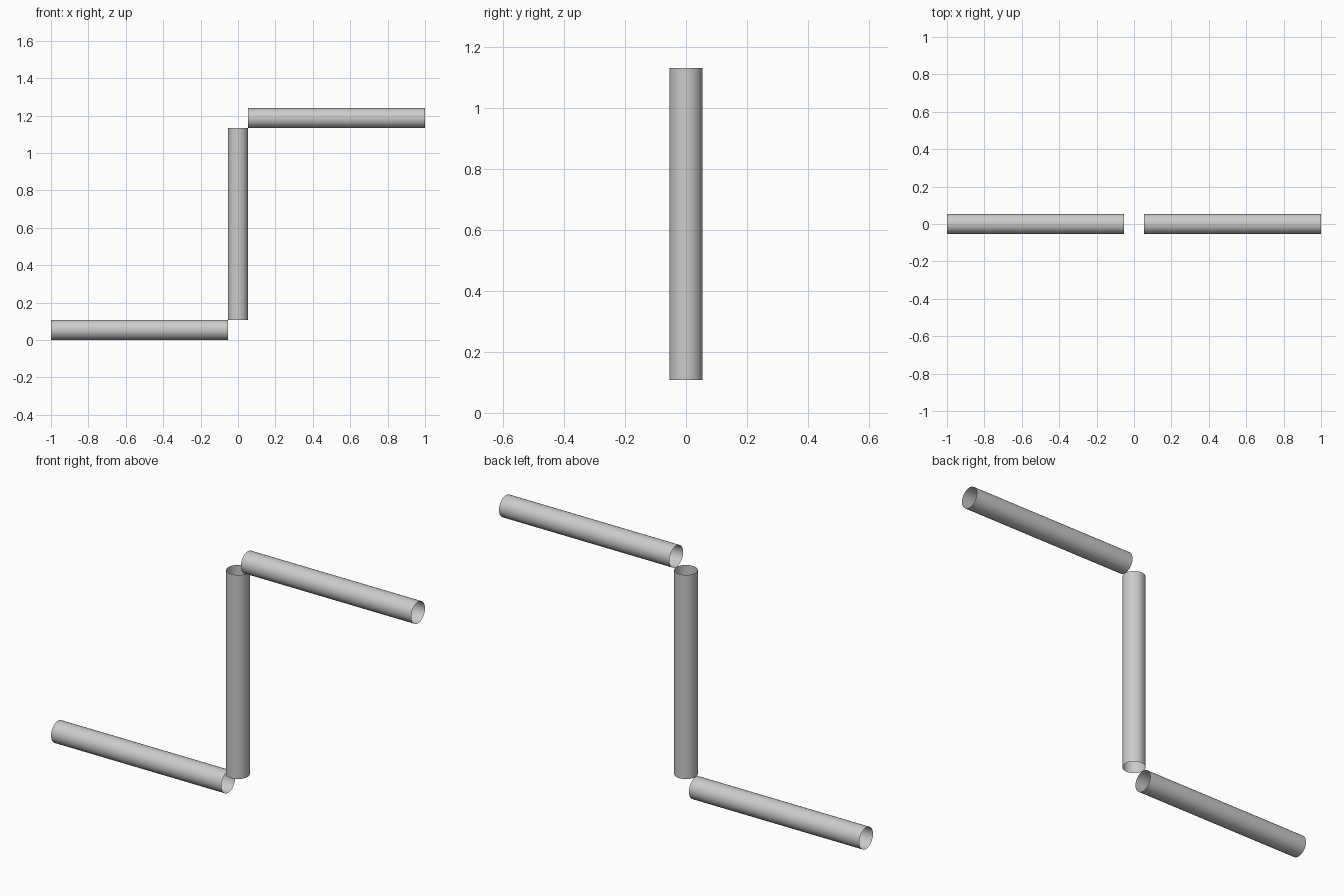
import bpy
from math import pi

cube = bpy.data.objects.get("Cube")
if cube:
    bpy.data.objects.remove(cube, do_unlink=True)

RADIUS = 0.054

# Plain grey pipe colour
grey = bpy.data.materials.new("light_grey")
grey.use_nodes = True
colour = (0.6, 0.6, 0.6, 1)
grey.diffuse_color = colour
grey.node_tree.nodes["Principled BSDF"].inputs["Base Color"].default_value = colour


def pipe(name, length, centre, rotation=(0, 0, 0)):
    """Thin open-ended pipe."""
    bpy.ops.mesh.primitive_cylinder_add(
        vertices=48, radius=RADIUS, depth=length, end_fill_type='NOTHING',
        location=centre, rotation=rotation)
    obj = bpy.context.object
    obj.name = name
    obj.data.materials.append(grey)
    bpy.ops.object.shade_smooth_by_angle()
    return obj


# Upright pipe
BOTTOM, TOP = 2 * RADIUS, 1.132
pipe("upright_pipe", TOP - BOTTOM, (0, 0, (TOP + BOTTOM) / 2))

# Horizontal pipes, starting beside each end of the upright
run = 1 - RADIUS
for name, side, z in (("lower_pipe", -1, RADIUS), ("upper_pipe", 1, TOP + RADIUS)):
    pipe(name, run, (side * (1 + RADIUS) / 2, 0, z), (0, pi / 2, 0))
